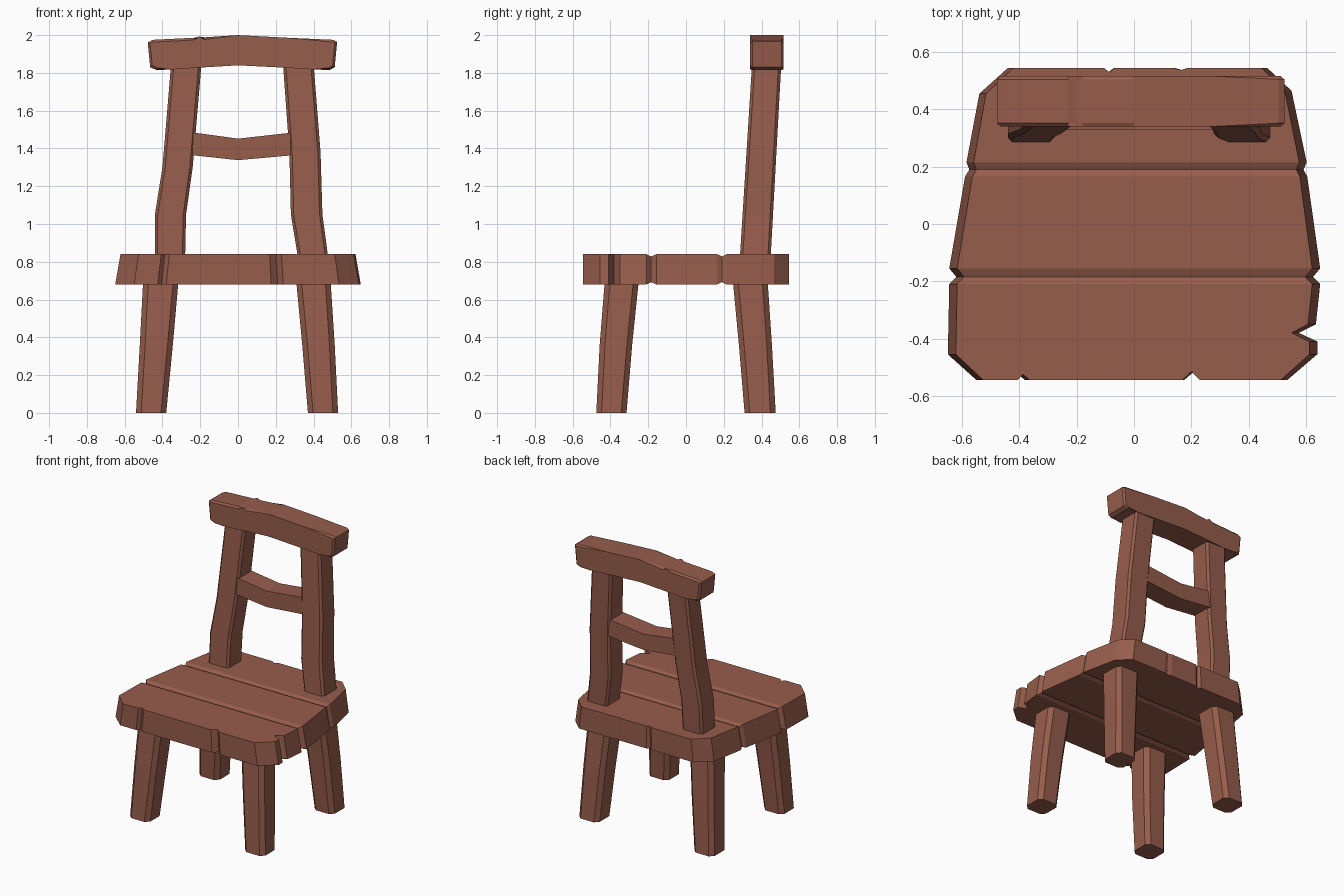
import bpy, bmesh

if "Cube" in bpy.data.objects:
    bpy.data.objects.remove(bpy.data.objects["Cube"])

wood = bpy.data.materials.new("warm brown wood")
wood.diffuse_color = (0.305, 0.109, 0.072, 1)
wood.use_nodes = True
wood.node_tree.nodes["Principled BSDF"].inputs["Base Color"].default_value = wood.diffuse_color


def finish(name, bm):
    bmesh.ops.recalc_face_normals(bm, faces=bm.faces)
    me = bpy.data.meshes.new(name)
    bm.to_mesh(me)
    bm.free()
    me.materials.append(wood)
    ob = bpy.data.objects.new(name, me)
    bpy.context.collection.objects.link(ob)
    return ob


def bridge(bm, rings):
    """Skin a stack of equal rings and cap both ends."""
    vs = [[bm.verts.new(p) for p in r] for r in rings]
    n = len(vs[0])
    for a, b in zip(vs, vs[1:]):
        for i in range(n):
            j = (i + 1) % n
            bm.faces.new((a[i], a[j], b[j], b[i]))
    bm.faces.new(vs[0][::-1])
    bm.faces.new(vs[-1])


def hewn_beam(name, levels, c=0.028):
    """Upright beam with chamfered corners; levels are (z, x0, x1, y0, y1)."""
    bm = bmesh.new()
    bridge(bm, [[(x0 + c, y0, z), (x1 - c, y0, z), (x1, y0 + c, z), (x1, y1 - c, z),
                 (x1 - c, y1, z), (x0 + c, y1, z), (x0, y1 - c, z), (x0, y0 + c, z)]
                for z, x0, x1, y0, y1 in levels])
    return finish(name, bm)


def board(name, outline, y0, y1, bevel=0.0):
    """Front-view outline (x, z) extruded in y."""
    bm = bmesh.new()
    bridge(bm, [[(x, y, z) for x, z in outline] for y in (y0, y1)])
    if bevel:
        rim = [e for e in bm.edges if abs(e.verts[0].co.y - e.verts[1].co.y) < 1e-5]
        bmesh.ops.bevel(bm, geom=rim, offset=bevel, segments=1, affect='EDGES')
    return finish(name, bm)


# Seat: chipped outline, sides lean inward, V grooves between three planks
outline = [(-.55, -.545), (-.425, -.545), (-.405, -.525), (-.38, -.545), (.175, -.545),
           (.21, -.515), (.24, -.545), (.535, -.545), (.64, -.455), (.64, -.41),
           (.575, -.38), (.635, -.35), (.65, -.21), (.625, -.185), (.65, -.155),
           (.605, .165), (.592, .19), (.603, .215), (.55, .465), (.465, .545),
           (.195, .545), (.17, .537), (.14, .545), (-.07, .545), (-.09, .53),
           (-.11, .545), (-.44, .545), (-.54, .455), (-.585, .215), (-.575, .19),
           (-.59, .165), (-.645, -.155), (-.62, -.185), (-.645, -.21), (-.65, -.455)]
bm = bmesh.new()
bridge(bm, [[(x * s, y, z) for x, y in outline] for z, s in ((.68, 1), (.84, .957))])
for y in (-.21, -.185, -.155, .165, .19, .215):
    bmesh.ops.bisect_plane(bm, geom=bm.verts[:] + bm.edges[:] + bm.faces[:],
                           dist=1e-4, plane_co=(0, y, 0), plane_no=(0, 1, 0))
for v in bm.verts:
    if min(abs(v.co.y + .185), abs(v.co.y - .19)) < 1e-3:
        v.co.z += -.012 if v.co.z > .76 else .012
finish("seat", bm)

# Four splayed legs with a slight bend
for side, xs in (("left", ((-.54, -.38), (-.52, -.345), (-.502, -.315))),
                 ("right", ((.37, .53), (.34, .512), (.308, .49)))):
    for end, ys in (("front", ((-.475, -.315), (-.457, -.285), (-.43, -.25))),
                    ("back", ((.31, .475), (.28, .455), (.248, .432)))):
        hewn_beam(f"{end}_{side}_leg",
                  [(z, *x, *y) for z, x, y in zip((0, .36, .70), xs, ys)])

# Back posts, leaning backward
for name, rows in (("left_post", ((.82, -.44, -.28), (1.05, -.44, -.275),
                                  (1.30, -.40, -.24), (1.85, -.354, -.193))),
                   ("right_post", ((.82, .318, .478), (1.05, .28, .447),
                                   (1.38, .272, .437), (1.85, .238, .40)))):
    hewn_beam(name, [(z, x0, x1, .285 + (z - .82) * .063, .448 + (z - .82) * .055)
                     for z, x0, x1 in rows], .015)

# Sagging middle slat
board("middle_slat", [(-.26, 1.36), (-.23, 1.363), (0, 1.338), (.28, 1.363), (.31, 1.36),
                      (.31, 1.485), (.27, 1.482), (0, 1.452), (-.22, 1.482), (-.26, 1.485)],
      .328, .475)

# Arched top rail with blunt ends
board("top_rail", [(-.43, 1.815), (-.355, 1.83), (-.2, 1.828), (0, 1.84), (.24, 1.828),
                   (.4, 1.83), (.485, 1.815), (.512, 1.83), (.525, 1.965), (.505, 1.975),
                   (.26, 1.986), (0, 2.0), (-.18, 1.988), (-.205, 1.98), (-.23, 1.986),
                   (-.45, 1.975), (-.478, 1.962), (-.465, 1.83)],
      .34, .517, .012)
